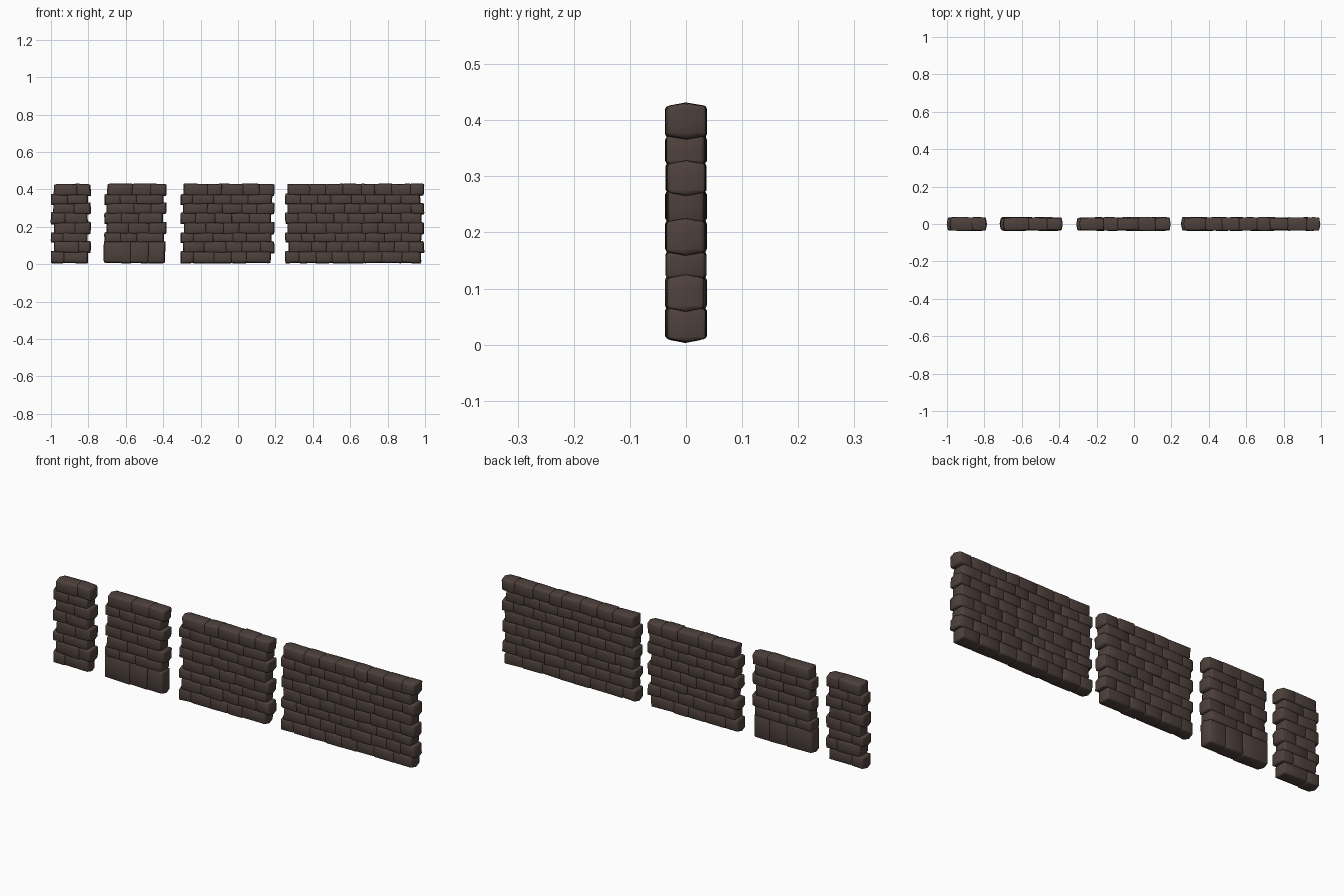
import bpy, bmesh, random
from mathutils import Vector

if "Cube" in bpy.data.objects:
    bpy.data.objects.remove(bpy.data.objects["Cube"])

random.seed(7)
stone = bpy.data.materials.new("dark brown stone")
stone.diffuse_color = (0.075, 0.052, 0.045, 1)
stone.use_nodes = True
stone.node_tree.nodes["Principled BSDF"].inputs["Base Color"].default_value = stone.diffuse_color

# course boundaries from the ground up
COURSES = [0.011, 0.065, 0.12, 0.165, 0.22, 0.272, 0.323, 0.37, 0.424]
# wall sections: name, left, right
WALLS = [("wall_tiny", -0.998, -0.79), ("wall_short", -0.712, -0.385),
         ("wall_medium", -0.305, 0.192), ("wall_long", 0.255, 0.992)]
EDGE = 0.006  # rounding radius

# template block: a cube with each side cut in four
tmp = bmesh.new()
bmesh.ops.create_cube(tmp, size=2)
bmesh.ops.subdivide_edges(tmp, edges=tmp.edges[:], cuts=3, use_grid_fill=True)
tmp.verts.index_update()
UNIT = [v.co.copy() for v in tmp.verts]
FACES = [[v.index for v in f.verts] for f in tmp.faces]
tmp.free()


def add_brick(bm, x0, x1, z0, z1, depth):
    """Rounded stone block, with a slight ridge round its middle."""
    half = Vector(((x1 - x0) / 2, depth, (z1 - z0) / 2))
    mid = Vector(((x0 + x1) / 2, 0, (z0 + z1) / 2))
    # random lean of the faces
    lean = [random.uniform(-0.0025, 0.0025) for _ in range(4)]
    verts = []
    for u in UNIT:
        inner, out = Vector(), Vector()
        for i in range(3):
            s = (u[i] > 0.1) - (u[i] < -0.1)
            inner[i] = s * (half[i] - EDGE)
            out[i] = s * (abs(u[i]) > 0.9)
        p = inner + out.normalized() * EDGE
        # bulge of the ends, the top and bottom, and the faces
        if abs(u.x) > 0.9 and abs(u.y) < 0.1:
            p.x += 0.005 * u.x
        if abs(u.z) > 0.9 and abs(u.y) < 0.1:
            p.z += 0.005 * u.z
        if abs(u.y) > 0.9 and abs(u.x) < 0.1 and abs(u.z) < 0.6:
            p.y += 0.0015 * u.y
        p.z += lean[0] * u.x + lean[1] * u.x * u.z * 0.5
        p.x += lean[2] * u.z
        p.y += lean[3] * u.x
        verts.append(bm.verts.new(mid + p))
    for f in FACES:
        bm.faces.new([verts[i] for i in f]).smooth = True


def joints(x0, x1, row):
    """Uneven vertical joints, staggered from course to course."""
    n = max(2, round((x1 - x0) / 0.092))
    step = (x1 - x0) / n
    off = 0.22 * step * (1 if row % 2 else -1)
    inner = [x0 + step * i + off + random.uniform(-0.15, 0.15) * step for i in range(1, n)]
    return [x0] + inner + [x1]


for name, left, right in WALLS:
    bm = bmesh.new()
    for row in range(8):
        z0, z1 = COURSES[row], COURSES[row + 1]
        # courses alternately stick out at the left and at the right
        shift = random.uniform(0.012, 0.02)
        x0, x1 = (left + shift, right) if row % 2 else (left, right - shift)
        xs = joints(x0 + 0.003, x1 - 0.003, row)
        if name == "wall_short" and row < 2:
            # large blocks two courses high at the foot
            if row == 1:
                continue
            xs, z1 = [left, -0.575, -0.48, -0.395], COURSES[2]
        for a, b in zip(xs, xs[1:]):
            add_brick(bm, a - 0.001, b + 0.001,
                      z0 - random.uniform(0, 0.002), z1 + random.uniform(0, 0.002),
                      random.uniform(0.031, 0.036))
    bmesh.ops.recalc_face_normals(bm, faces=bm.faces)
    mesh = bpy.data.meshes.new(name)
    bm.to_mesh(mesh)
    bm.free()
    mesh.materials.append(stone)
    obj = bpy.data.objects.new(name, mesh)
    bpy.context.collection.objects.link(obj)
